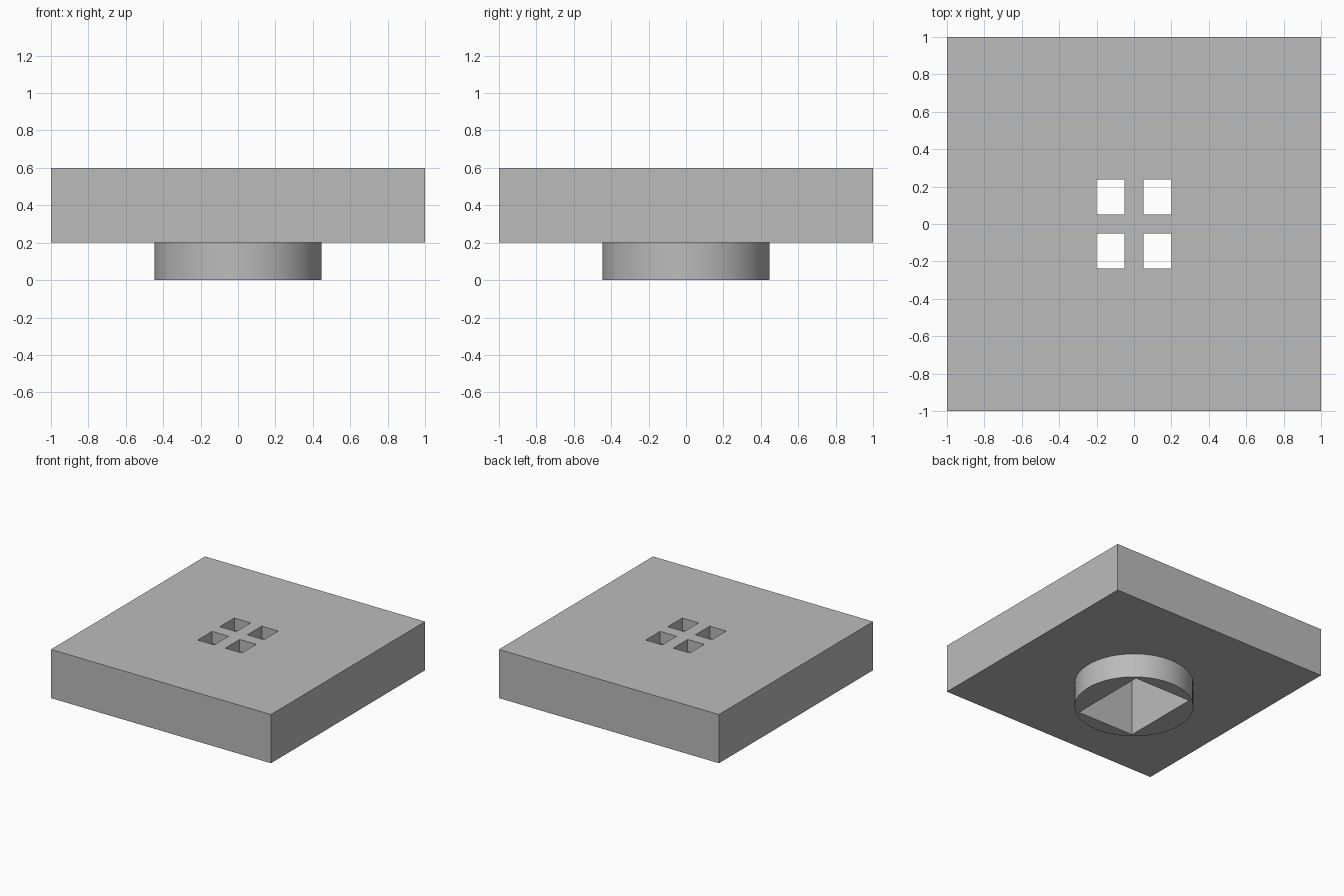
import bpy
import math

default = bpy.data.objects.get("Cube")
if default:
    bpy.data.objects.remove(default, do_unlink=True)

grey = bpy.data.materials.new("plain_grey")
grey.use_nodes = True
grey.diffuse_color = (0.5, 0.5, 0.5, 1)
grey.node_tree.nodes["Principled BSDF"].inputs["Base Color"].default_value = (0.5, 0.5, 0.5, 1)


def box(name, size, center):
    bpy.ops.mesh.primitive_cube_add(size=1, location=center)
    obj = bpy.context.object
    obj.name = name
    obj.scale = size
    bpy.ops.object.transform_apply(location=True, rotation=False, scale=True)
    obj.data.materials.append(grey)
    return obj


def combine(target, tool, operation):
    mod = target.modifiers.new(operation.lower(), 'BOOLEAN')
    mod.operation = operation
    mod.solver = 'EXACT'
    mod.object = tool
    tool.hide_render = True
    bpy.context.view_layer.objects.active = target
    bpy.ops.object.modifier_apply(modifier=mod.name)
    bpy.data.objects.remove(tool, do_unlink=True)


# Square slab with a round collar underneath
slab = box("drain_slab", (2, 2, 0.4), (0, 0, 0.4))
bpy.ops.mesh.primitive_cylinder_add(vertices=64, radius=0.447, depth=0.3, location=(0, 0, 0.15))
collar = bpy.context.object
collar.data.materials.append(grey)
combine(slab, collar, 'UNION')

# Rectangular cavity open at the bottom, leaving a thin grate on top
combine(slab, box("cavity_cutter", (0.52, 0.667, 0.6), (0, 0, 0.2)), 'DIFFERENCE')

# Four openings through the grate
for sx in (-1, 1):
    for sy in (-1, 1):
        hole = box("hole_cutter", (0.15, 0.187, 0.4), (sx * 0.125, sy * 0.1435, 0.6))
        combine(slab, hole, 'DIFFERENCE')

# Smooth collar with crisp edges
bpy.ops.object.select_all(action='DESELECT')
slab.select_set(True)
bpy.context.view_layer.objects.active = slab
bpy.ops.object.shade_smooth_by_angle(angle=math.radians(30))
